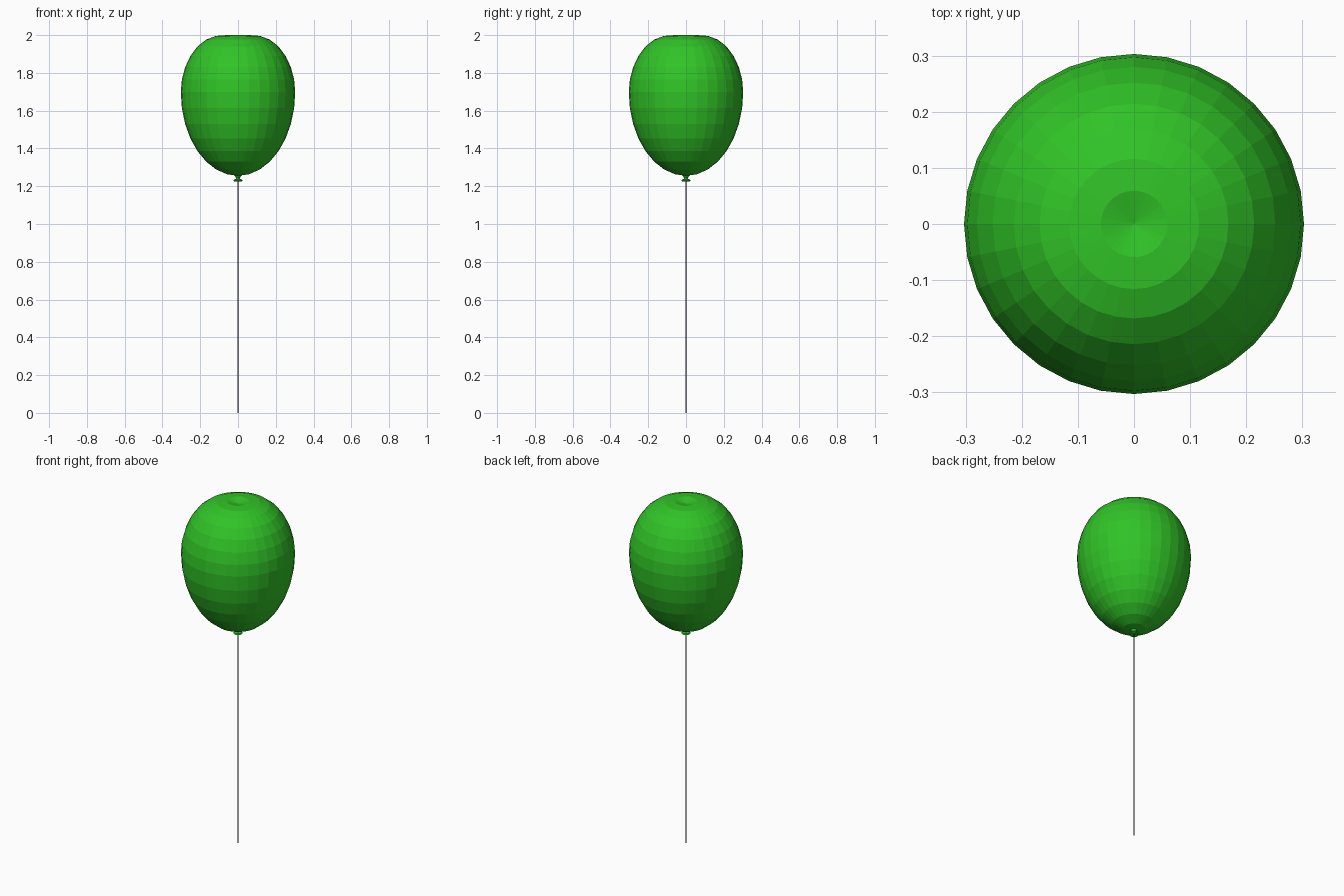
import bpy, math

if "Cube" in bpy.data.objects:
    bpy.data.objects.remove(bpy.data.objects["Cube"])


def material(name, color):
    m = bpy.data.materials.new(name)
    m.diffuse_color = color
    m.use_nodes = True
    m.node_tree.nodes["Principled BSDF"].inputs["Base Color"].default_value = m.diffuse_color
    return m


def lathe(name, profile, segments, mat):
    """Revolve (radius, z) points around z; radius 0 makes a pole."""
    verts, faces, rings = [], [], []
    for r, z in profile:
        start = len(verts)
        count = 1 if r == 0 else segments
        for i in range(count):
            a = 2 * math.pi * i / segments
            verts.append((r * math.cos(a), r * math.sin(a), z))
        rings.append([start + i % count for i in range(segments)])
    for lo, hi in zip(rings, rings[1:]):
        for i in range(segments):
            j = (i + 1) % segments
            quad = [lo[i], lo[j], hi[j], hi[i]]
            faces.append(list(dict.fromkeys(quad)))
    mesh = bpy.data.meshes.new(name)
    mesh.from_pydata(verts, [], faces)
    mesh.materials.append(mat)
    obj = bpy.data.objects.new(name, mesh)
    bpy.context.collection.objects.link(obj)
    return obj


green = material("green_rubber", (0.03, 0.55, 0.02, 1))
dark = material("dark_string", (0.02, 0.02, 0.03, 1))

# Balloon: sphere rings, stretched below the equator, dented at the top
R, EQUATOR = 0.303, 1.70
upper_z = [1.765, 1.83, 1.89, 1.94, 1.976, 1.996, 2.0, 1.985]
profile = []
for k in range(9):
    a = math.pi / 2 * k / 8
    profile.append((R * math.sin(a) if k else 0, EQUATOR - 0.445 * math.cos(a)))
for k, z in enumerate(upper_z, 1):
    profile.append((R * math.cos(math.pi / 2 * k / 8) if k < 8 else 0, z))
lathe("balloon", profile, 32, green)

# Neck with rolled lip
lathe("neck", [(0, 1.232), (0.012, 1.226), (0.021, 1.225), (0.025, 1.229),
               (0.022, 1.235), (0.012, 1.238), (0.011, 1.246),
               (0.018, 1.256), (0, 1.262)], 16, green)

# String
lathe("string", [(0, 0), (0.003, 0), (0.003, 1.235), (0, 1.235)], 8, dark)
